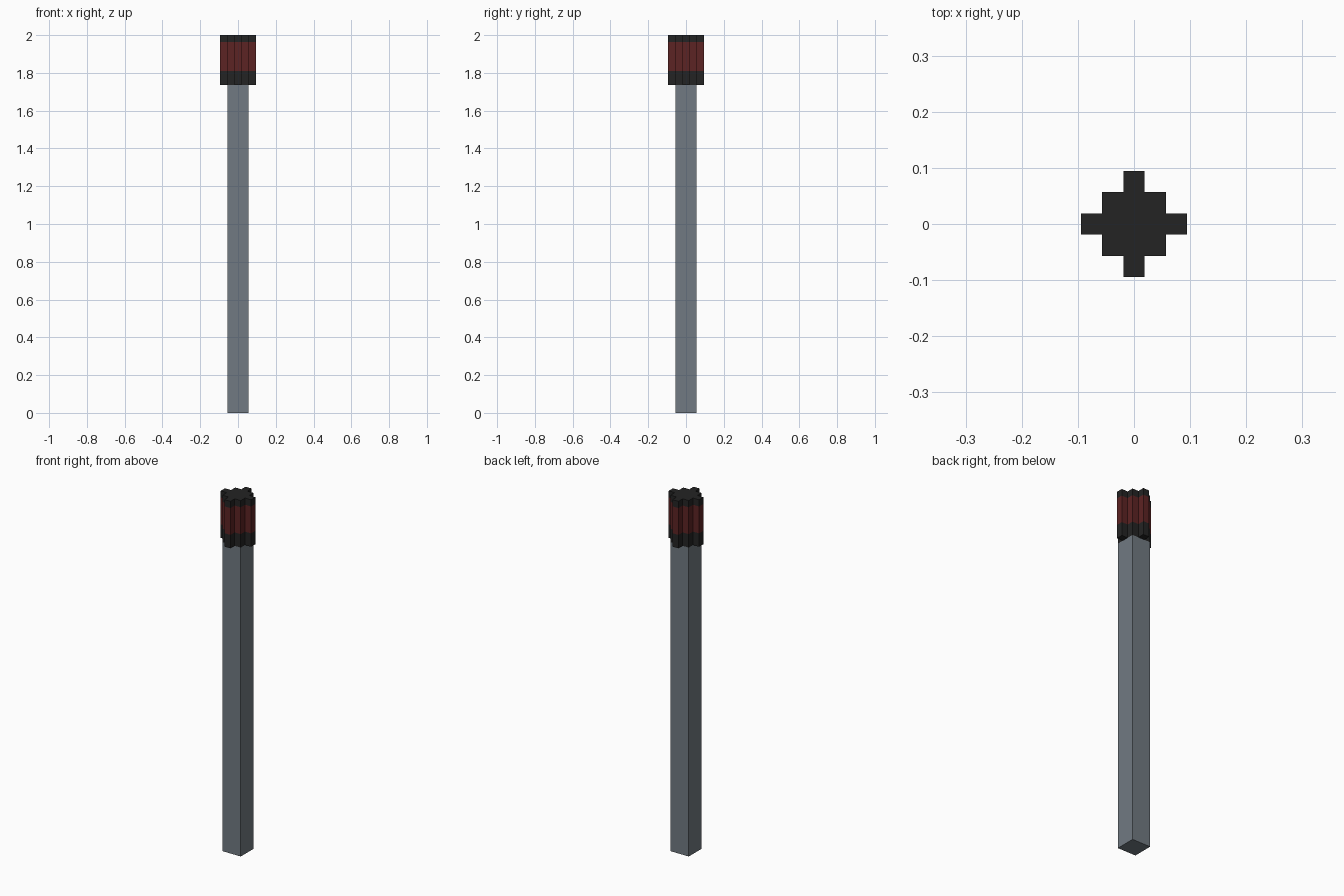
import bpy
import bmesh

cube = bpy.data.objects.get("Cube")
if cube:
    bpy.data.objects.remove(cube, do_unlink=True)

U = 2.0 / 53.0  # block unit: the model is 53 blocks tall


def material(name, rgb):
    m = bpy.data.materials.new(name)
    m.use_nodes = True
    m.diffuse_color = (*rgb, 1)
    m.node_tree.nodes["Principled BSDF"].inputs["Base Color"].default_value = (*rgb, 1)
    return m


steel = material("steel grey", (0.165, 0.195, 0.223))
black = material("black", (0.0175, 0.0175, 0.0175))
red = material("dark red", (0.108, 0.017, 0.017))


def prism(name, outline, levels, mats):
    """Extrude an outline upward through the levels, one material per band."""
    bm = bmesh.new()
    rings = [[bm.verts.new((x * U, y * U, z * U)) for x, y in outline] for z in levels]
    n = len(outline)
    bm.faces.new(rings[0][::-1])
    bm.faces.new(rings[-1]).material_index = len(mats) - 1
    for band, (low, high) in enumerate(zip(rings, rings[1:])):
        for i in range(n):
            j = (i + 1) % n
            bm.faces.new((low[i], low[j], high[j], high[i])).material_index = band
    me = bpy.data.meshes.new(name)
    bm.to_mesh(me)
    bm.free()
    for m in mats:
        me.materials.append(m)
    ob = bpy.data.objects.new(name, me)
    bpy.context.collection.objects.link(ob)
    return ob


def four_turns(points):
    """Repeat a quarter outline around the vertical axis, anticlockwise."""
    out = []
    for _ in range(4):
        out += points
        points = [(-y, x) for x, y in points]
    return out


# Square shaft
prism("shaft", four_turns([(1.5, 1.5)]), [0, 46], [steel])

# Stepped cross-shaped head: black collar, red band, black cap
quarter = [(1.5, -0.5), (2.5, -0.5), (2.5, 0.5), (1.5, 0.5), (1.5, 1.5)]
prism("head", four_turns(quarter), [46, 48, 52, 53], [black, red, black])
